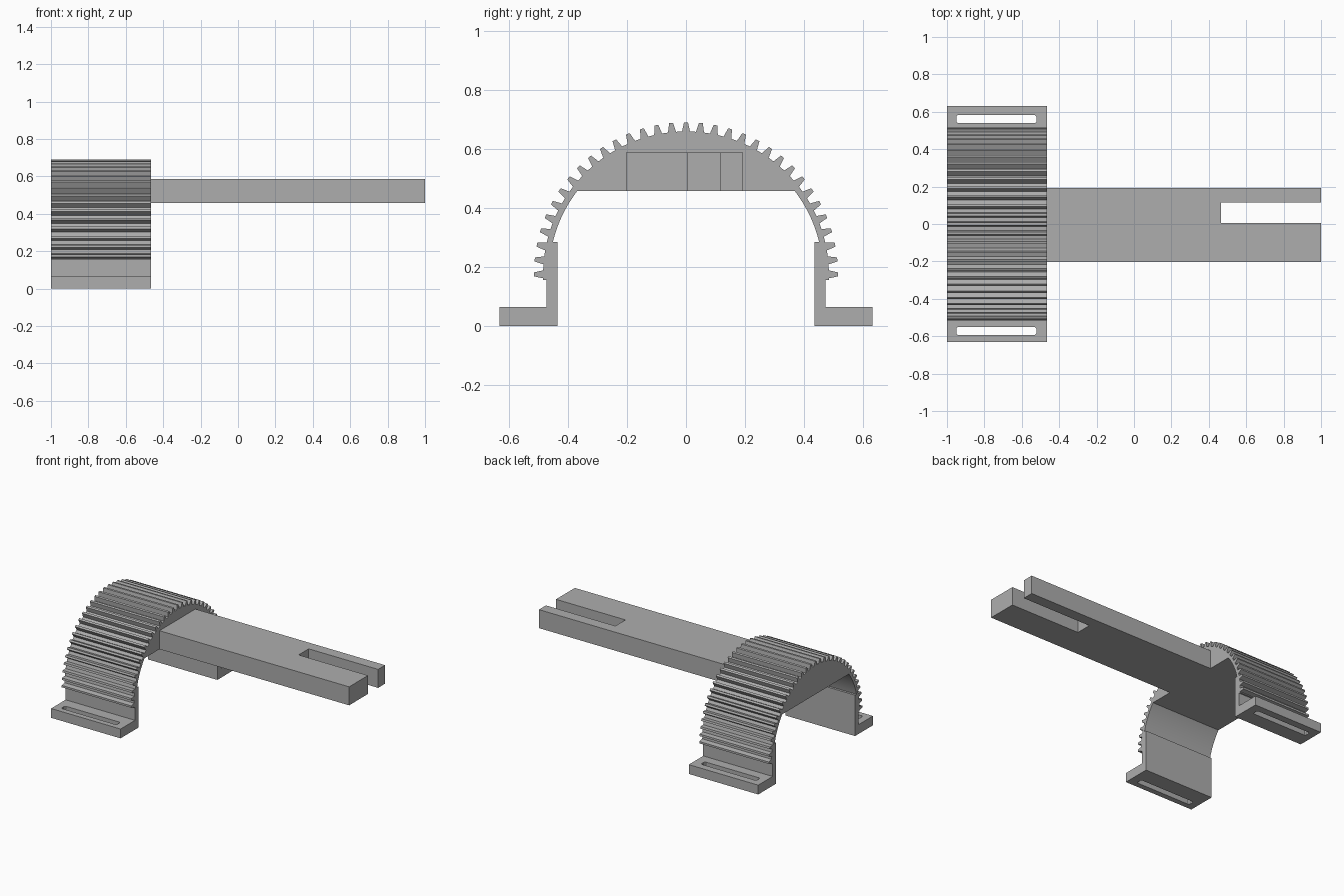
import bpy, bmesh, math
from mathutils import Vector

if "Cube" in bpy.data.objects:
    bpy.data.objects.remove(bpy.data.objects["Cube"], do_unlink=True)

grey = bpy.data.materials.new("plain grey")
grey.use_nodes = True
grey.diffuse_color = (0.42, 0.42, 0.42, 1)
grey.node_tree.nodes["Principled BSDF"].inputs["Base Color"].default_value = (0.42, 0.42, 0.42, 1)


def extrude(name, points, offset):
    """Solid made by sweeping a closed planar outline along an offset."""
    bm = bmesh.new()
    face = bm.faces.new([bm.verts.new(p) for p in points])
    swept = bmesh.ops.extrude_face_region(bm, geom=[face])
    verts = [v for v in swept["geom"] if isinstance(v, bmesh.types.BMVert)]
    bmesh.ops.translate(bm, verts=verts, vec=Vector(offset))
    bmesh.ops.recalc_face_normals(bm, faces=bm.faces)
    mesh = bpy.data.meshes.new(name)
    bm.to_mesh(mesh)
    bm.free()
    mesh.materials.append(grey)
    obj = bpy.data.objects.new(name, mesh)
    bpy.context.collection.objects.link(obj)
    return obj


BACK, FRONT = -1.0, -0.464          # arch extent along x
AXIS_Z = 0.175                      # height of the gear axis
TIP, ROOT, INNER = 0.515, 0.484, 0.464
ARM_BOTTOM, ARM_TOP = 0.458, 0.587
LEG_TOP = 0.285


def polar(radius, angle):
    return (radius * math.cos(angle), AXIS_Z + radius * math.sin(angle))


# Gear arch with legs and feet: one half outline, then its mirror image
foot = [(0.435, 0), (0.632, 0), (0.632, 0.065), (0.473, 0.065), (0.473, 0.155), (0.484, 0.155)]
teeth = []
for k in range(33):
    a = k * math.pi / 32
    root, tip = 0.0135 / ROOT, 0.0067 / TIP
    teeth += [polar(ROOT, a - root), polar(TIP, a - tip), polar(TIP, a + tip), polar(ROOT, a + root)]

# Inner side: leg step, thin curved wall, then the flat underside of the web
low = math.asin((LEG_TOP - AXIS_Z) / INNER)
high = math.asin((ARM_BOTTOM - AXIS_Z) / INNER)
steps = 16
inner = [polar(INNER, high + (low - high) * i / steps) for i in range(steps + 1)]
inner.append((0.435, LEG_TOP))


def mirrored(points):
    return [(-y, z) for y, z in reversed(points)]


outline = foot + teeth + mirrored(foot) + mirrored(inner) + inner
arch = extrude("gear_arch", [(BACK, y, z) for y, z in outline], (FRONT - BACK, 0, 0))

# Mounting slots through the feet
for name, y0, y1 in (("left_slot", 0.539, 0.582), ("right_slot", -0.594, -0.551)):
    x0, x1, c = -0.95, -0.522, 0.008
    corners = [(x0 + c, y0), (x1 - c, y0), (x1, y0 + c), (x1, y1 - c),
               (x1 - c, y1), (x0 + c, y1), (x0, y1 - c), (x0, y0 + c)]
    cutter = extrude(name, [(x, y, -0.05) for x, y in corners], (0, 0, 0.15))
    cutter.hide_render = True
    cut = arch.modifiers.new(name, "BOOLEAN")
    cut.operation, cut.solver, cut.object = "DIFFERENCE", "EXACT", cutter
    bpy.context.view_layer.objects.active = arch
    bpy.ops.object.modifier_apply(modifier=cut.name)
    bpy.data.objects.remove(cutter, do_unlink=True)

# Long arm with an open fork slot at its end
fork = [(FRONT, -0.203), (1, -0.203), (1, 0.005), (0.464, 0.005),
        (0.464, 0.116), (1, 0.116), (1, 0.193), (FRONT, 0.193)]
extrude("forked_arm", [(x, y, ARM_BOTTOM) for x, y in fork], (0, 0, ARM_TOP - ARM_BOTTOM))

# Smooth the curved inner wall only
bpy.ops.object.select_all(action="DESELECT")
arch.select_set(True)
bpy.context.view_layer.objects.active = arch
bpy.ops.object.shade_smooth_by_angle(angle=math.radians(4))
